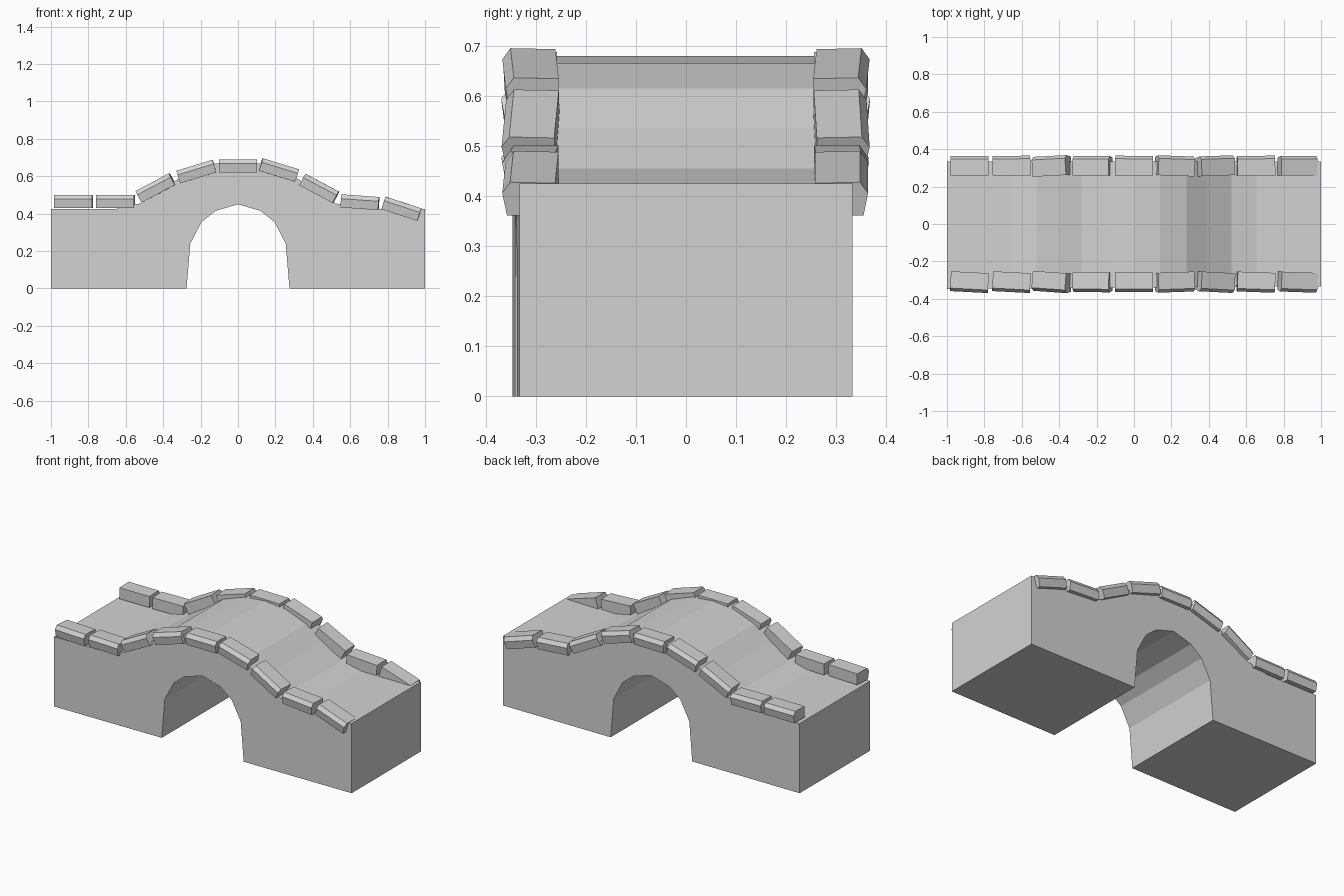
import bpy, bmesh
from math import radians
from mathutils import Matrix, Euler

cube = bpy.data.objects.get("Cube")
if cube:
    bpy.data.objects.remove(cube, do_unlink=True)

stone_grey = bpy.data.materials.new("stone grey")
stone_grey.use_nodes = True
GREY = (0.65, 0.65, 0.65, 1)
stone_grey.diffuse_color = GREY
stone_grey.node_tree.nodes["Principled BSDF"].inputs["Base Color"].default_value = GREY


def make_object(name, bm):
    bmesh.ops.recalc_face_normals(bm, faces=bm.faces)
    mesh = bpy.data.meshes.new(name)
    bm.to_mesh(mesh)
    bm.free()
    mesh.materials.append(stone_grey)
    obj = bpy.data.objects.new(name, mesh)
    bpy.context.collection.objects.link(obj)
    return obj


def loft(first, second):
    """Closed prism between two matching outlines."""
    bm = bmesh.new()
    a = [bm.verts.new(p) for p in first]
    b = [bm.verts.new(p) for p in second]
    bm.faces.new(a)
    bm.faces.new(b[::-1])
    for i in range(len(a)):
        j = (i + 1) % len(a)
        bm.faces.new((a[i], b[i], b[j], a[j]))
    return bm


def mirrored(half):
    """Complete a half outline that ends on the centre line."""
    return half + [(-x, z) for x, z in half[-2::-1]]


# Bridge body: humped deck above, faceted arch below
deck = mirrored([(-1, 0.425), (-0.655, 0.425), (-0.52, 0.455), (-0.39, 0.535),
                 (-0.28, 0.615), (-0.14, 0.665), (0, 0.68)])
arch = mirrored([(-0.275, 0), (-0.255, 0.24), (-0.195, 0.355),
                 (-0.12, 0.415), (0, 0.45)])
outline = deck + [(1, 0)] + arch[::-1] + [(-1, 0)]
make_object("bridge_body", loft([(x, -0.34 + 0.007 * x, z) for x, z in outline],
                                [(x, 0.333, z) for x, z in outline]))

# Kerb stones: x, z, pitch, yaw of front stone, yaw of back stone
STONES = [
    (-0.88, 0.465, 0, -3, 0), (-0.655, 0.465, 0, -3, 1),
    (-0.44, 0.537, 28, -4, 3), (-0.222, 0.625, 17, -1, 0),
    (0, 0.655, 0, 0, -1), (0.218, 0.633, -17, 2, -2),
    (0.435, 0.535, -28, -3, 2), (0.652, 0.461, -4, -2, 1),
    (0.875, 0.426, -18, -2, 0),
]
# Cross-section with a chamfered outer top edge
SECTION = [(-0.052, -0.035), (0.045, -0.035), (0.054, 0.012),
           (0.038, 0.035), (-0.052, 0.033)]
HALF = 0.101

for side, label in ((-1, "front"), (1, "back")):
    for n, (x, z, pitch, front_yaw, back_yaw) in enumerate(STONES, 1):
        yaw = front_yaw if side < 0 else back_yaw
        bm = loft([(-HALF, side * y, h) for y, h in SECTION],
                  [(HALF, side * y, h) for y, h in SECTION])
        turn = Euler((0, radians(-pitch), radians(yaw)), 'XYZ').to_matrix().to_4x4()
        bm.transform(Matrix.Translation((x, side * 0.31, z)) @ turn)
        make_object(f"{label}_kerb_stone_{n}", bm)
